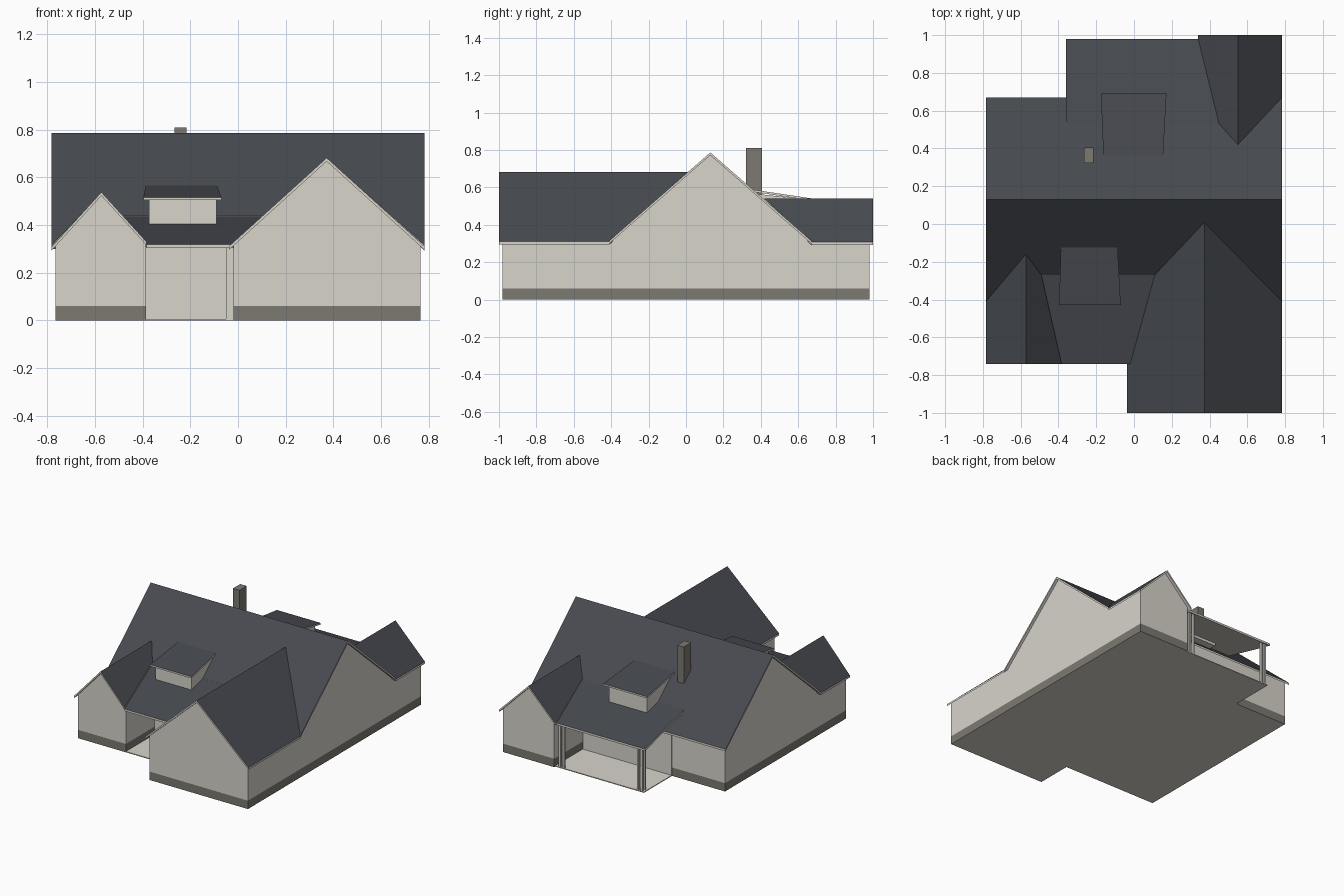
import bpy, bmesh

cube = bpy.data.objects.get("Cube")
if cube:
    bpy.data.objects.remove(cube, do_unlink=True)


def material(name, rgb):
    m = bpy.data.materials.new(name)
    m.use_nodes = True
    m.diffuse_color = (*rgb, 1)
    m.node_tree.nodes["Principled BSDF"].inputs["Base Color"].default_value = (*rgb, 1)
    return m


WALL = material("warm beige", (0.69, 0.66, 0.60))
STONE = material("stone grey", (0.205, 0.193, 0.168))
ROOF = material("slate roof", (0.062, 0.068, 0.08))
BASE_TOP = 0.06


def solid(name, lower, upper, mats, rule=None, cut=None):
    """Closed solid between two matching outlines; rule picks a slot per face."""
    bm = bmesh.new()
    lo = [bm.verts.new(p) for p in lower]
    up = [bm.verts.new(p) for p in upper]
    bm.faces.new(lo)
    bm.faces.new(up)
    n = len(lo)
    for i in range(n):
        j = (i + 1) % n
        bm.faces.new((lo[i], lo[j], up[j], up[i]))
    if cut:
        bmesh.ops.bisect_plane(bm, geom=bm.verts[:] + bm.edges[:] + bm.faces[:],
                               plane_co=(0, 0, cut), plane_no=(0, 0, 1))
    bmesh.ops.recalc_face_normals(bm, faces=bm.faces[:])
    bm.normal_update()
    if rule:
        for f in bm.faces:
            f.material_index = rule(f)
    mesh = bpy.data.meshes.new(name)
    bm.to_mesh(mesh)
    bm.free()
    for m in mats:
        mesh.materials.append(m)
    ob = bpy.data.objects.new(name, mesh)
    bpy.context.collection.objects.link(ob)
    return ob


def panel(name, plan, height, t=0.015):
    """Roof slope: plan outline lifted onto a plane, pale edges and soffit."""
    top = [(x, y, height(x, y)) for x, y in plan]
    low = [(x, y, z - t) for x, y, z in top]
    return solid(name, low, top, [WALL, ROOF], lambda f: int(f.normal.z > 0.3))


def stone_base(f):
    """Stone on the upright faces below the base line."""
    return int(f.calc_center_median().z < BASE_TOP and f.normal.z > -0.5)


def prism(name, profile, axis, a, b, base=True):
    """Wall block: profile of (u, z) swept along x or y, with stone base."""
    def at(d):
        return [(d, u, z) if axis == "x" else (u, d, z) for u, z in profile]
    return solid(name, at(a), at(b), [WALL, STONE],
                 stone_base if base else None, BASE_TOP if base else None)


def box(name, x0, x1, y0, y1, z0, z1, mat):
    plan = ((x0, y0), (x1, y0), (x1, y1), (x0, y1))
    return solid(name, [(*p, z0) for p in plan], [(*p, z1) for p in plan], [mat])


def gable_profile(u0, u1, ridge, h):
    return [(u0, 0), (u0, h(u0) - 0.012), (ridge, h(ridge) - 0.012),
            (u1, h(u1) - 0.012), (u1, 0)]


# Roof planes
def main_h(x, y): return 0.787 - 0.874 * abs(y - 0.13)
def big_h(x, y): return 0.682 - 0.905 * abs(x - 0.372)
def small_h(x, y): return 0.538 - 1.1 * abs(x + 0.573)
def rear_h(x, y): return 0.54 - 1.0 * abs(x - 0.55)
def porch_h(x, y): return 0.437 + 0.25 * (y + 0.27)
def patio_h(x, y): return 0.437 - 0.255 * (y - 0.53)
def front_dormer_h(x, y): return 0.566 + 0.16 * (y + 0.12)
def rear_dormer_h(x, y): return 0.588 - 0.15 * (y - 0.36)


# Wall blocks
prism("main_house_walls", gable_profile(-0.39, 0.65, 0.13, lambda y: main_h(0, y)),
      "x", -0.765, 0.765)
prism("big_front_wing_walls", gable_profile(-0.018, 0.765, 0.372, lambda x: big_h(x, 0)),
      "y", -0.98, -0.02)
prism("small_front_wing_walls", gable_profile(-0.765, -0.386, -0.573, lambda x: small_h(x, 0)),
      "y", -0.72, -0.18)
prism("rear_wing_walls", gable_profile(0.36, 0.765, 0.55, lambda x: rear_h(x, 0)),
      "y", 0.44, 0.98)

# Main roof
panel("main_roof_front", [(-0.783, 0.13), (-0.783, -0.41), (-0.573, -0.16), (-0.49, -0.27),
                          (0.11, -0.27), (0.372, 0.008), (0.783, -0.41), (0.783, 0.13)], main_h)
panel("main_roof_back", [(0.783, 0.13), (0.783, 0.67), (0.55, 0.42), (0.45, 0.53),
                         (0.38, 0.67), (-0.783, 0.67), (-0.783, 0.13)], main_h)

# Wing roofs
panel("big_wing_roof_right", [(0.372, -1), (0.372, 0.008), (0.11, -0.27), (-0.02, -0.74),
                              (-0.038, -0.74), (-0.038, -1)], big_h)
panel("big_wing_roof_left", [(0.372, -1), (0.783, -1), (0.783, -0.41), (0.372, 0.008)], big_h)
panel("small_wing_roof_right", [(-0.573, -0.74), (-0.573, -0.16), (-0.783, -0.41),
                                (-0.783, -0.74)], small_h)
panel("small_wing_roof_left", [(-0.573, -0.74), (-0.383, -0.74), (-0.49, -0.27),
                               (-0.573, -0.16)], small_h)
panel("rear_wing_roof_right", [(0.55, 1), (0.55, 0.42), (0.45, 0.53), (0.34, 0.98),
                               (0.34, 1)], rear_h)
panel("rear_wing_roof_left", [(0.55, 1), (0.783, 1), (0.783, 0.67), (0.55, 0.42)], rear_h)

# Porch and patio roofs
panel("porch_roof", [(-0.49, -0.27), (-0.383, -0.74), (-0.02, -0.74), (0.11, -0.27)], porch_h)
panel("patio_roof", [(-0.36, 0.53), (0.45, 0.53), (0.34, 0.98), (-0.36, 0.98)], patio_h)

# Porch and patio floors, and their plain back walls
box("porch_floor", -0.386, -0.018, -0.72, -0.39, 0, 0.006, WALL)
box("patio_floor", -0.345, 0.36, 0.65, 0.97, 0, 0.006, WALL)
box("porch_back_wall", -0.386, -0.018, -0.396, -0.388, 0.004, 0.31, WALL)
box("patio_back_wall", -0.345, 0.36, 0.648, 0.656, 0.004, 0.31, WALL)

# Posts
box("porch_post", -0.05, -0.019, -0.72, -0.69, 0, 0.316, WALL)
for corner, x, side in (("right", -0.325, 1), ("left", 0.325, -1)):
    for i, (dx, dy) in enumerate(((0, 0), (0.03, 0), (0, -0.03))):
        px, py, r = x + side * dx, 0.962 + dy, 0.007
        box(f"patio_post_{corner}_{i + 1}", px - r, px + r, py - r, py + r, 0, 0.317, WALL)

# Dormers
prism("front_dormer_walls", [(-0.40, 0.37), (-0.40, front_dormer_h(0, -0.40) - 0.008),
                             (-0.14, front_dormer_h(0, -0.14) - 0.008), (-0.14, 0.37)],
      "x", -0.373, -0.091, base=False)
panel("front_dormer_roof", [(-0.387, -0.125), (-0.397, -0.43), (-0.07, -0.43),
                            (-0.087, -0.125)], front_dormer_h, t=0.012)
prism("rear_dormer_walls", [(0.66, 0.37), (0.66, rear_dormer_h(0, 0.66) - 0.008),
                            (0.38, rear_dormer_h(0, 0.38) - 0.02), (0.38, 0.37)],
      "x", -0.152, 0.148, base=False)
panel("rear_dormer_roof", [(-0.175, 0.692), (0.172, 0.692), (0.154, 0.36),
                           (-0.162, 0.36)], rear_dormer_h, t=0.012)

# Chimney
box("chimney", -0.266, -0.215, 0.322, 0.405, 0.45, 0.81, STONE)
